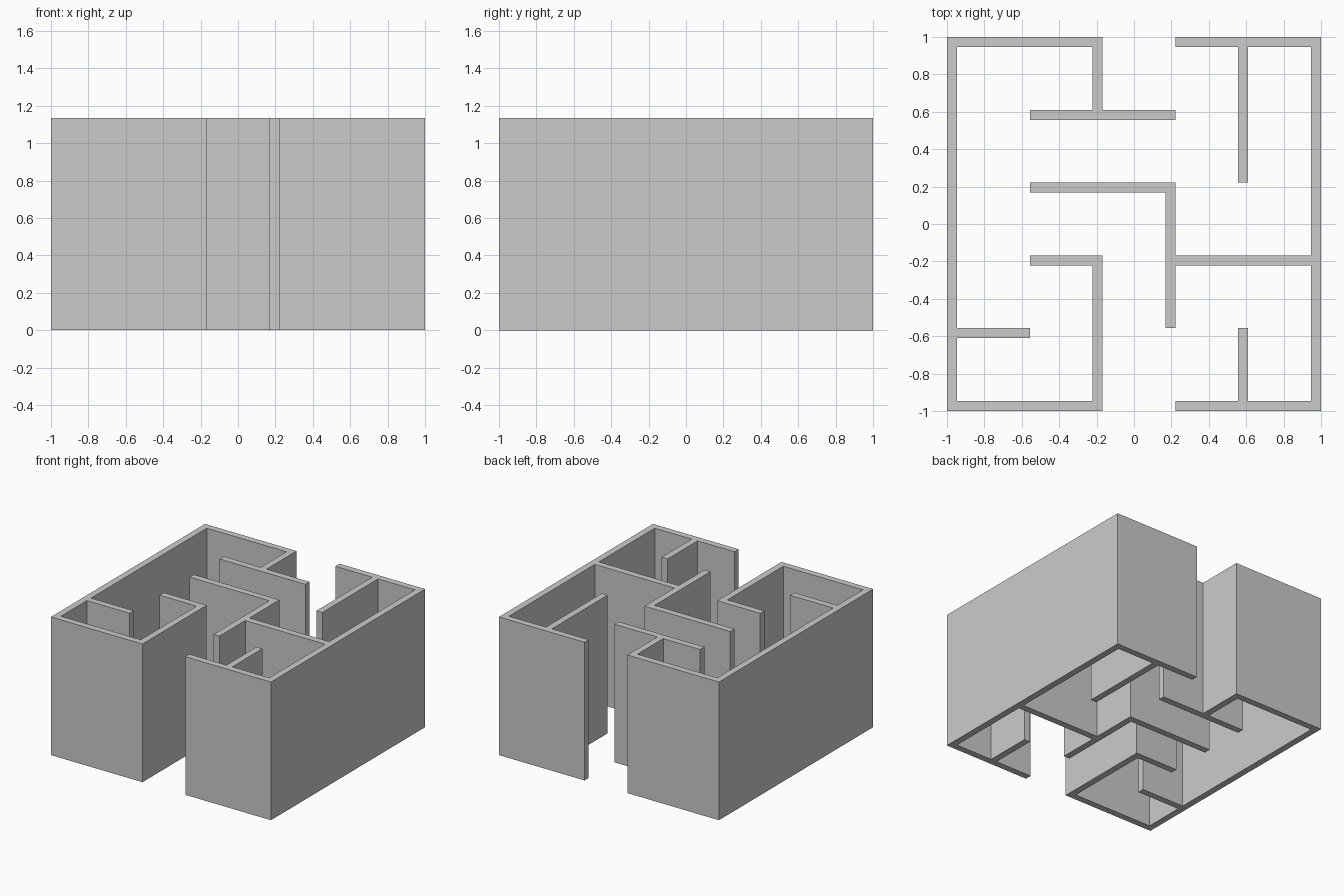
import bpy, bmesh

if "Cube" in bpy.data.objects:
    bpy.data.objects.remove(bpy.data.objects["Cube"])

HEIGHT = 1.135
T = 0.054              # wall thickness
P = (2 - T) / 5        # maze cell pitch
H = T / 2


def line(i):
    return -1 + H + i * P


# Wall runs along maze grid lines: (fixed line, start, end, trim start, trim end)
# trim 1 shortens the run to the far face of the crossing line, 0 overlaps it
across = [
    (5, 0, 2, 0, 0), (5, 3, 5, 1, 0),      # back wall, with entrance
    (0, 0, 2, 0, 0), (0, 3, 5, 1, 0),      # front wall, with exit
    (4, 1, 3, 1, 0), (3, 1, 3, 1, 0),
    (2, 1, 2, 1, 0), (2, 3, 5, 0, 0),
    (1, 0, 1, 0, 0),
]
along = [
    (0, 0, 5, 0, 0), (5, 0, 5, 0, 0),      # left and right walls
    (2, 4, 5, 0, 0), (2, 0, 2, 0, 0),
    (3, 1, 3, 1, 0), (4, 3, 5, 1, 0), (4, 0, 1, 0, 0),
]


def span(a, b, trim_a, trim_b):
    return (line(a) + (H if trim_a else -H), line(b) - (H if trim_b else -H))


rects = []
for f, a, b, ta, tb in across:
    rects.append((*span(a, b, ta, tb), line(f) - H, line(f) + H))
for f, a, b, ta, tb in along:
    rects.append((line(f) - H, line(f) + H, *span(a, b, ta, tb)))

# Footprint: fill every grid cell covered by a wall, so joints are seamless
cuts = sorted(line(i) + s * H for i in range(6) for s in (-1, 1))
bm = bmesh.new()
grid = [[bm.verts.new((x, y, 0)) for y in cuts] for x in cuts]
for i in range(len(cuts) - 1):
    for j in range(len(cuts) - 1):
        cx = (cuts[i] + cuts[i + 1]) / 2
        cy = (cuts[j] + cuts[j + 1]) / 2
        if any(x0 < cx < x1 and y0 < cy < y1 for x0, x1, y0, y1 in rects):
            bm.faces.new((grid[i][j], grid[i + 1][j],
                          grid[i + 1][j + 1], grid[i][j + 1]))
bmesh.ops.delete(bm, geom=[v for v in bm.verts if not v.link_faces],
                 context='VERTS')

# Raise the footprint into solid walls and merge flat faces
res = bmesh.ops.extrude_face_region(bm, geom=bm.faces[:], use_keep_orig=True)
top = [g for g in res['geom'] if isinstance(g, bmesh.types.BMVert)]
bmesh.ops.translate(bm, verts=top, vec=(0, 0, HEIGHT))
bmesh.ops.recalc_face_normals(bm, faces=bm.faces[:])
bmesh.ops.dissolve_limit(bm, angle_limit=0.01, verts=bm.verts[:],
                         edges=bm.edges[:])

mesh = bpy.data.meshes.new("maze_walls")
bm.to_mesh(mesh)
bm.free()
bpy.context.collection.objects.link(bpy.data.objects.new("maze_walls", mesh))
